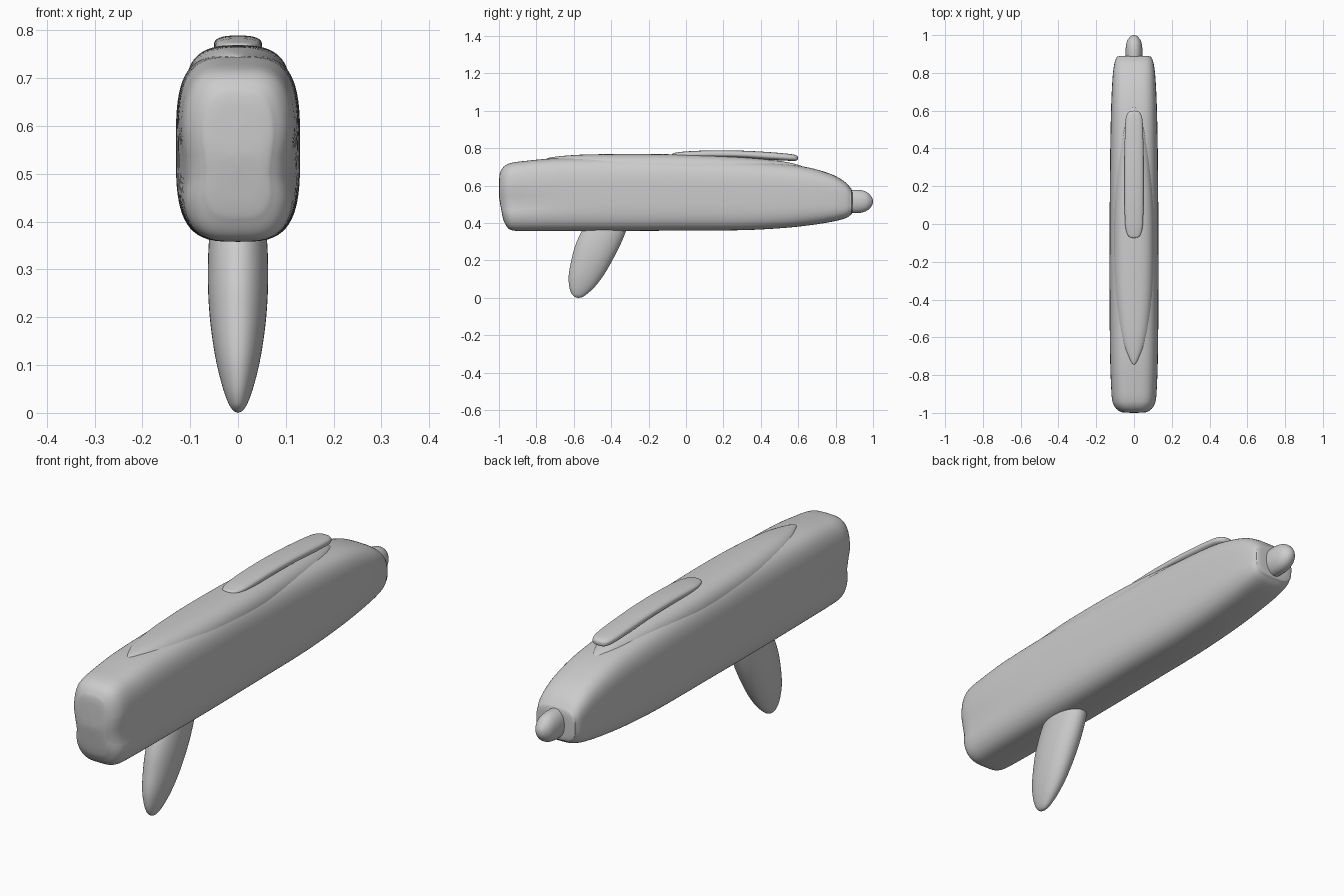
import bpy, bmesh, math


def catmull(rows, steps):
    """Smoothly resample a list of section tuples."""
    out = []
    n = len(rows)
    for i in range(n - 1):
        p0, p1 = rows[max(i - 1, 0)], rows[i]
        p2, p3 = rows[i + 1], rows[min(i + 2, n - 1)]
        h = p2[0] - p1[0]

        def slope(a, b, k):
            d = b[0] - a[0]
            return (b[k] - a[k]) / d if abs(d) > 1e-9 else 0
        for s in range(steps):
            t = s / steps
            row = [p1[0] + h * t]
            for k in range(1, len(p1)):
                m1, m2 = slope(p0, p2, k) * h, slope(p1, p3, k) * h
                row.append((2*t**3 - 3*t**2 + 1) * p1[k] + (t**3 - 2*t**2 + t) * m1
                           + (3*t**2 - 2*t**3) * p2[k] + (t**3 - t**2) * m2)
            out.append(row)
    out.append(list(rows[-1]))
    return out


def loft(name, rows, power, along="y", steps=5, sides=64, deform=None):
    """Rows are (position, half width in x, low, high) of superellipse sections."""
    bm = bmesh.new()
    rings = []
    for pos, hw, lo, hi in catmull(rows, steps):
        ring = []
        for i in range(sides):
            a = 2 * math.pi * i / sides
            c, s = math.cos(a), math.sin(a)
            x = max(hw, 0.001) * math.copysign(abs(c) ** (2 / power), c)
            v = (lo + hi) / 2 + (hi - lo) / 2 * math.copysign(abs(s) ** (2 / power), s)
            p = (x, pos, v) if along == "y" else (x, v, pos)
            ring.append(bm.verts.new(deform(*p) if deform else p))
        rings.append(ring)
    for a, b in zip(rings, rings[1:]):
        for i in range(sides):
            j = (i + 1) % sides
            bm.faces.new((a[i], a[j], b[j], b[i]))
    bm.faces.new(rings[0])
    bm.faces.new(rings[-1])
    bmesh.ops.recalc_face_normals(bm, faces=bm.faces)
    mesh = bpy.data.meshes.new(name)
    bm.to_mesh(mesh)
    bm.free()
    for f in mesh.polygons:
        f.use_smooth = True
    obj = bpy.data.objects.new(name, mesh)
    bpy.context.collection.objects.link(obj)
    return obj


def shape_front(x, y, z):
    """Side grooves fading back from the front, and a slanted lower lip."""
    f = min(max((-0.5 - y) / 0.5, 0), 1) ** 1.5
    x *= 1 - 0.13 * f * math.exp(-((z - 0.51) / 0.045) ** 2)
    g = min(max((-0.85 - y) / 0.15, 0), 1)
    y += g * 0.16 * max(0.54 - z, 0)
    return x, y, z


# Long main body
loft("body", [
    (-1.0, 0.0, 0.53, 0.59), (-0.998, 0.055, 0.44, 0.65), (-0.99, 0.08, 0.40, 0.68),
    (-0.97, 0.102, 0.37, 0.705), (-0.94, 0.115, 0.36, 0.72), (-0.88, 0.121, 0.358, 0.73),
    (-0.7, 0.127, 0.358, 0.746), (-0.3, 0.13, 0.358, 0.75), (0.0, 0.129, 0.36, 0.742),
    (0.3, 0.127, 0.362, 0.732), (0.5, 0.124, 0.372, 0.718), (0.65, 0.12, 0.387, 0.698),
    (0.78, 0.113, 0.407, 0.66), (0.85, 0.104, 0.425, 0.62), (0.88, 0.092, 0.443, 0.588),
    (0.889, 0.075, 0.46, 0.565), (0.891, 0.0, 0.51, 0.52)], 3.4, deform=shape_front)

# Raised oval cover along the top
loft("top_cover", [
    (-0.75, 0.0, 0.66, 0.742), (-0.73, 0.025, 0.62, 0.75), (-0.66, 0.062, 0.59, 0.759),
    (-0.55, 0.088, 0.57, 0.766), (-0.35, 0.105, 0.57, 0.769), (-0.1, 0.109, 0.57, 0.768),
    (0.1, 0.105, 0.57, 0.763), (0.3, 0.092, 0.57, 0.752), (0.45, 0.075, 0.57, 0.738),
    (0.55, 0.054, 0.58, 0.724), (0.61, 0.025, 0.60, 0.708), (0.625, 0.0, 0.62, 0.70)], 2.8)

# Slim lever resting on the cover
loft("top_lever", [
    (-0.075, 0.0, 0.764, 0.768), (-0.07, 0.022, 0.758, 0.773), (-0.05, 0.037, 0.752, 0.777),
    (0.0, 0.047, 0.748, 0.783), (0.15, 0.05, 0.75, 0.789), (0.3, 0.05, 0.748, 0.787),
    (0.45, 0.049, 0.738, 0.779), (0.55, 0.045, 0.733, 0.77), (0.585, 0.035, 0.733, 0.764),
    (0.597, 0.02, 0.738, 0.757), (0.60, 0.0, 0.746, 0.75)], 2.6)

# Rounded knob at the rear end
loft("rear_knob", [
    (0.86, 0.043, 0.455, 0.575), (0.90, 0.045, 0.453, 0.578), (0.94, 0.043, 0.456, 0.575),
    (0.97, 0.036, 0.468, 0.563), (0.99, 0.022, 0.487, 0.543), (0.998, 0.01, 0.503, 0.528),
    (1.0, 0.0, 0.514, 0.517)], 2.1)

# Raked oval handle below the body
loft("handle", [
    (0.0, 0.0, -0.576, -0.572), (0.004, 0.009, -0.592, -0.555), (0.02, 0.02, -0.61, -0.53),
    (0.06, 0.034, -0.624, -0.487), (0.12, 0.048, -0.627, -0.441), (0.2, 0.059, -0.613, -0.394),
    (0.28, 0.063, -0.592, -0.353), (0.37, 0.06, -0.55, -0.317), (0.45, 0.048, -0.49, -0.305),
    (0.51, 0.022, -0.42, -0.325), (0.525, 0.0, -0.375, -0.37)], 2.1, along="z")
